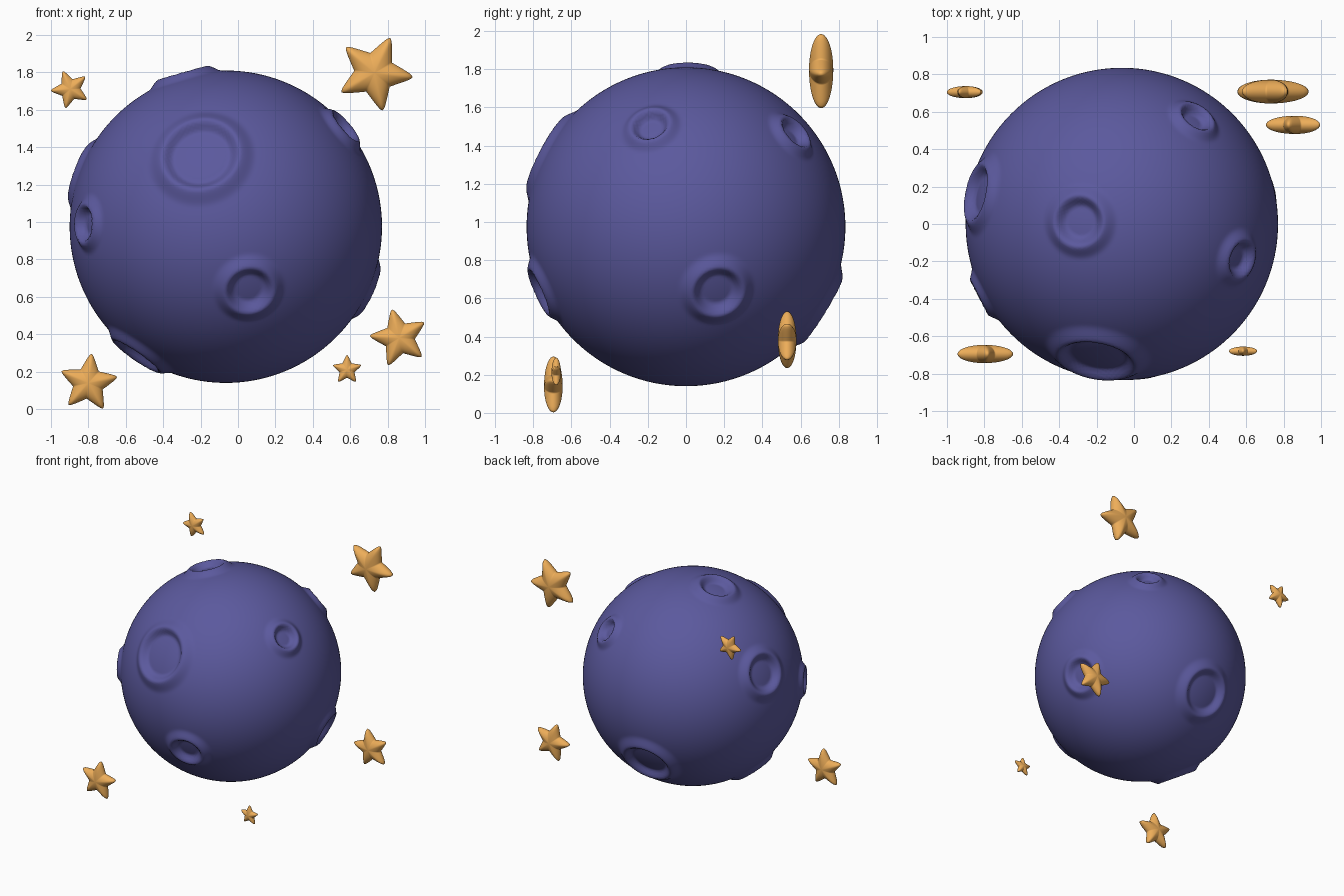
import bpy, bmesh, math
from mathutils import Vector

if "Cube" in bpy.data.objects:
    bpy.data.objects.remove(bpy.data.objects["Cube"])

CENTRE, RADIUS = Vector((-0.065, 0, 0.975)), 0.835


def material(name, color):
    m = bpy.data.materials.new(name)
    m.diffuse_color = color
    m.use_nodes = True
    m.node_tree.nodes["Principled BSDF"].inputs["Base Color"].default_value = m.diffuse_color
    return m


def finish(bm, name, mat, location):
    for f in bm.faces:
        f.smooth = True
    bmesh.ops.recalc_face_normals(bm, faces=bm.faces)
    mesh = bpy.data.meshes.new(name)
    bm.to_mesh(mesh)
    bm.free()
    mesh.materials.append(mat)
    ob = bpy.data.objects.new(name, mesh)
    ob.location = location
    bpy.context.collection.objects.link(ob)
    return ob


def smooth(t):
    t = max(0.0, min(1.0, t))
    return t * t * (3 - 2 * t)


# Crater height over the sphere at distance d from its middle, rim radius r
def crater_height(d, r):
    rim, floor = 0.031, -0.022
    if d < r:
        wall = min(0.055, 0.42 * r)
        return floor + (rim - floor) * smooth((d - r + wall) / wall)
    fall = 0.04 + 0.25 * r
    return rim * (1 - smooth(0.12 + 0.88 * (d - r) / fall)) / (1 - smooth(0.12))


# Craters: direction from the planet's centre, rim radius
craters = [
    ((-0.135, -0.729, 0.385), 0.208),
    ((0.125, -0.755, -0.335), 0.130),
    ((-0.745, -0.385, 0.015), 0.100),
    ((-0.775, 0.165, 0.290), 0.155),
    ((-0.225, 0.015, 0.804), 0.135),
    ((0.395, 0.565, 0.488), 0.096),
    ((0.625, -0.185, 0.522), 0.103),
    ((0.747, 0.165, -0.335), 0.135),
    ((-0.075, 0.710, -0.435), 0.190),
    ((-0.470, -0.120, -0.680), 0.148),
]
craters = [(Vector(d).normalized(), r) for d, r in craters]

# Planet: fine sphere displaced by the craters
bm = bmesh.new()
bmesh.ops.create_icosphere(bm, subdivisions=7, radius=1)
for v in bm.verts:
    n = v.co.normalized()
    h = 0.0
    for axis, r in craters:
        c = n.dot(axis)
        if c > 0.9:
            h += crater_height(RADIUS * math.acos(min(1, c)), r)
    v.co = n * (RADIUS + h)
finish(bm, "planet", material("planet_blue", (0.105, 0.1, 0.34, 1)), CENTRE)


# Rounded five-pointed outline, 1 at the tips
def star_outline(a, k=0.47, soft=0.06):
    step = math.radians(72)
    phi = abs((a + step / 2) % step - step / 2)
    ks, kc = k * math.sin(step / 2), k * math.cos(step / 2)
    line = lambda p: ks / (ks * math.cos(p) + (1 - kc) * math.sin(p))
    return line(math.hypot(phi, soft)) / line(soft)


# Puffy star: a sphere with its pole along y, pinched to the star outline
def star(name, location, size, turn, mat):
    bm = bmesh.new()
    bmesh.ops.create_uvsphere(bm, u_segments=100, v_segments=32, radius=1)
    for v in bm.verts:
        a = math.atan2(v.co.y, v.co.x)
        s = math.hypot(v.co.x, v.co.y) * star_outline(a) * size
        b = a + math.radians(turn)
        v.co = Vector((s * math.cos(b), 0.31 * size * v.co.z, s * math.sin(b)))
    finish(bm, name, mat, location)


gold = material("star_gold", (0.85, 0.42, 0.1, 1))
stars = [
    ((0.730, 0.708, 1.797), 0.205, 66),
    ((-0.897, 0.705, 1.710), 0.104, 40),
    ((-0.800, -0.695, 0.139), 0.157, 12),
    ((0.862, 0.530, 0.380), 0.157, 32),
    ((0.583, -0.680, 0.210), 0.079, 18),
]
for i, (loc, size, turn) in enumerate(stars, 1):
    star(f"star_{i}", loc, size, turn, gold)
